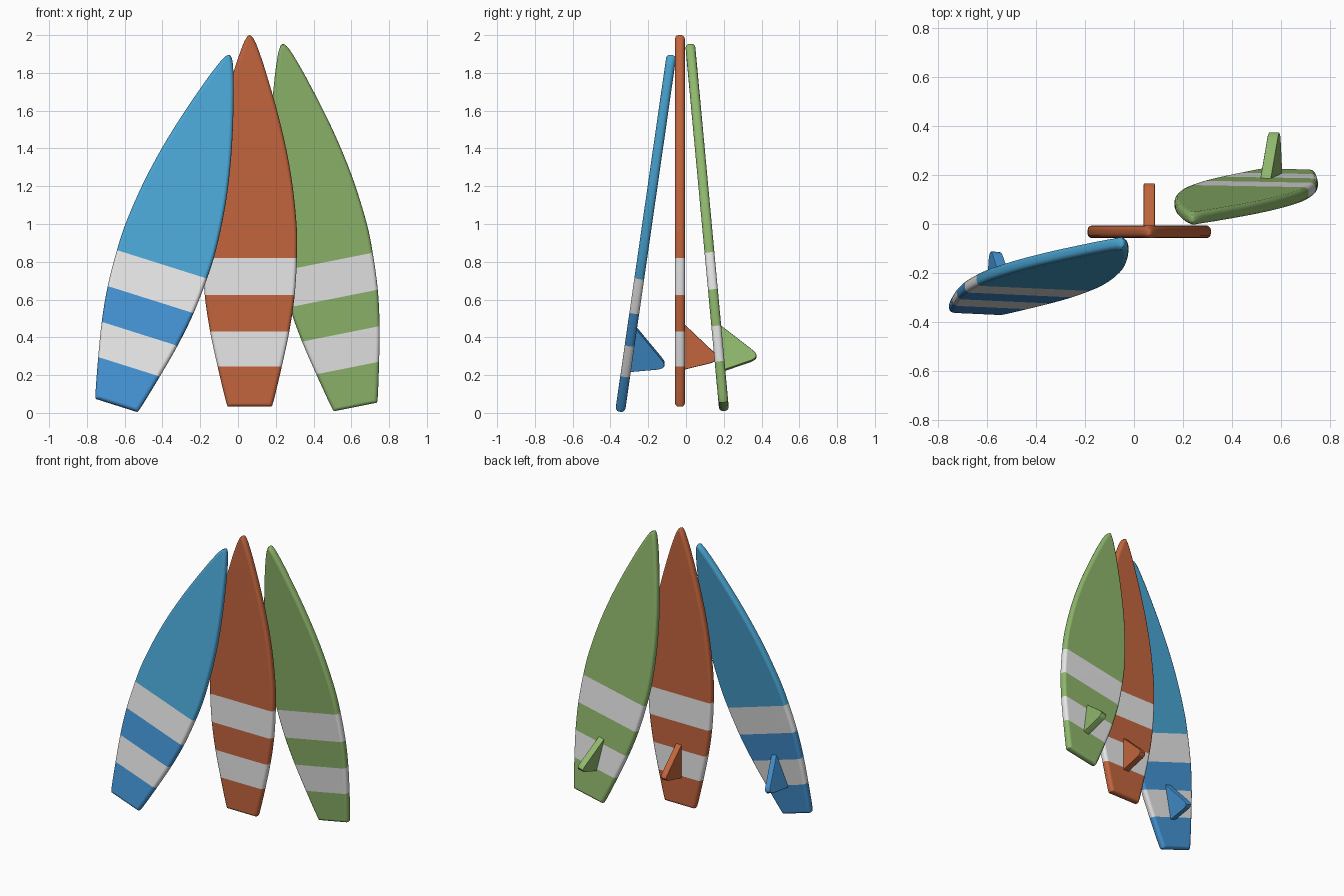
import bpy, bmesh, math
from mathutils import Matrix, Vector

if "Cube" in bpy.data.objects:
    bpy.data.objects.remove(bpy.data.objects["Cube"], do_unlink=True)

LENGTH = 1.967
HALF_THICK = 0.026
ROUND = 0.019
STRIPES = [(0.213, 0.398), (0.59, 0.788)]

# Half outline of a board from tail corner to nose: (half width, height)
HALF = [(0.112, 0), (0.125, 0.025), (0.17, 0.213), (0.21, 0.4), (0.238, 0.59),
        (0.25, 0.79), (0.249, 0.95), (0.227, 1.17), (0.192, 1.37),
        (0.144, 1.57), (0.086, 1.77), (0.053, 1.87), (0.025, 1.94), (0, LENGTH)]

# Fin side profile: (distance behind board centre, height)
FIN = [(0, 0.19), (0.17, 0.232), (0.19, 0.242), (0.198, 0.256),
       (0.193, 0.273), (0.178, 0.29), (0.02, 0.44), (0, 0.457)]


def material(name, rgb):
    m = bpy.data.materials.new(name)
    m.use_nodes = True
    m.diffuse_color = (*rgb, 1)
    m.node_tree.nodes["Principled BSDF"].inputs["Base Color"].default_value = (*rgb, 1)
    return m


white = material("white", (0.8, 0.8, 0.8))
rust = material("rust_red", (0.54, 0.13, 0.047))
green = material("leaf_green", (0.275, 0.475, 0.15))
sky = material("sky_blue", (0.069, 0.38, 0.66))
blue = material("deep_blue", (0.058, 0.296, 0.66))


def outline():
    """Smooth curve through the half outline, mirrored into a loop."""
    pts = [Vector(p) for p in HALF]
    pts = [pts[0]] + pts + [Vector((-HALF[-2][0], HALF[-2][1]))]
    side = []
    for a, b, c, d in zip(pts, pts[1:], pts[2:], pts[3:]):
        for t in (0, 0.25, 0.5, 0.75):
            side.append(0.5 * (2 * b + (c - a) * t + (2 * a - 5 * b + 4 * c - d) * t**2
                               + (3 * b - a - 3 * c + d) * t**3))
    nose = Vector((0, LENGTH))
    return side + [nose] + [Vector((-p.x, p.y)) for p in reversed(side)]


def finish(bm, name, mats, matrix):
    bmesh.ops.recalc_face_normals(bm, faces=bm.faces)
    mesh = bpy.data.meshes.new(name)
    bm.to_mesh(mesh)
    bm.free()
    for m in mats:
        mesh.materials.append(m)
    obj = bpy.data.objects.new(name, mesh)
    bpy.context.collection.objects.link(obj)
    obj.matrix_world = matrix
    bpy.ops.object.select_all(action='DESELECT')
    obj.select_set(True)
    bpy.context.view_layer.objects.active = obj
    bpy.ops.object.shade_smooth_by_angle(angle=math.radians(40))
    obj.modifiers.new("clean_shading", 'WEIGHTED_NORMAL').keep_sharp = True
    return obj


def make_board(name, lower, upper, matrix):
    bm = bmesh.new()
    # Stacked outline rings give the rounded rails
    arc = [math.radians(a) for a in (0, 30, 60, 90)]
    front = [(ROUND * (1 - math.sin(a)), -HALF_THICK + ROUND * (1 - math.cos(a))) for a in arc]
    section = front + [(d, -y) for d, y in reversed(front)]
    loop = outline()
    rings = []
    for d, y in section:
        ring = []
        for p in loop:
            x = math.copysign(abs(p.x) - min(d, abs(p.x) / 2), p.x)
            ring.append(bm.verts.new((x, y, d + p.y * (1 - 2 * d / LENGTH))))
        rings.append(ring)
    n = len(loop)
    for r, s in zip(rings, rings[1:]):
        for i in range(n):
            j = (i + 1) % n
            bm.faces.new((r[i], r[j], s[j], s[i]))
    bm.faces.new(rings[0])
    bm.faces.new(rings[-1])
    # Cut the stripe borders, then colour by height
    for z in (z for band in STRIPES for z in band):
        bmesh.ops.bisect_plane(bm, geom=bm.verts[:] + bm.edges[:] + bm.faces[:],
                               plane_co=(0, 0, z), plane_no=(0, 0, 1))
    for f in bm.faces:
        z = f.calc_center_bounds().z
        if any(lo < z < hi for lo, hi in STRIPES):
            f.material_index = 1
        elif z > STRIPES[-1][1]:
            f.material_index = 2
    finish(bm, name, [lower, white, upper], matrix)


def make_fin(name, mat, matrix):
    bm = bmesh.new()
    half = 0.023
    face = bm.faces.new([bm.verts.new((-half, y, z)) for y, z in FIN])
    out = bmesh.ops.extrude_face_region(bm, geom=[face])
    moved = [v for v in out["geom"] if isinstance(v, bmesh.types.BMVert)]
    bmesh.ops.translate(bm, verts=moved, vec=(2 * half, 0, 0))
    rim = [e for e in bm.edges if abs(e.verts[0].co.x - e.verts[1].co.x) < half]
    bmesh.ops.bevel(bm, geom=rim, offset=0.006, segments=2, profile=0.5, affect='EDGES')
    finish(bm, name, [mat], matrix)


# Each board: name, colours, tail position, sideways tilt, lean
BOARDS = [
    ("middle", rust, rust, (0.062, -0.032, 0.033), 0, 0),
    ("right", blue, sky, (-0.643, -0.344, 0.04), 17.7, -8.2),
    ("left", green, green, (0.622, 0.2, 0.032), -11.3, 5.3),
]
for name, lower, upper, tail, tilt, lean in BOARDS:
    place = (Matrix.Translation(tail) @ Matrix.Rotation(math.radians(lean), 4, 'X')
             @ Matrix.Rotation(math.radians(tilt), 4, 'Y'))
    make_board(name + "_surfboard", lower, upper, place)
    make_fin(name + "_fin", lower, place)
